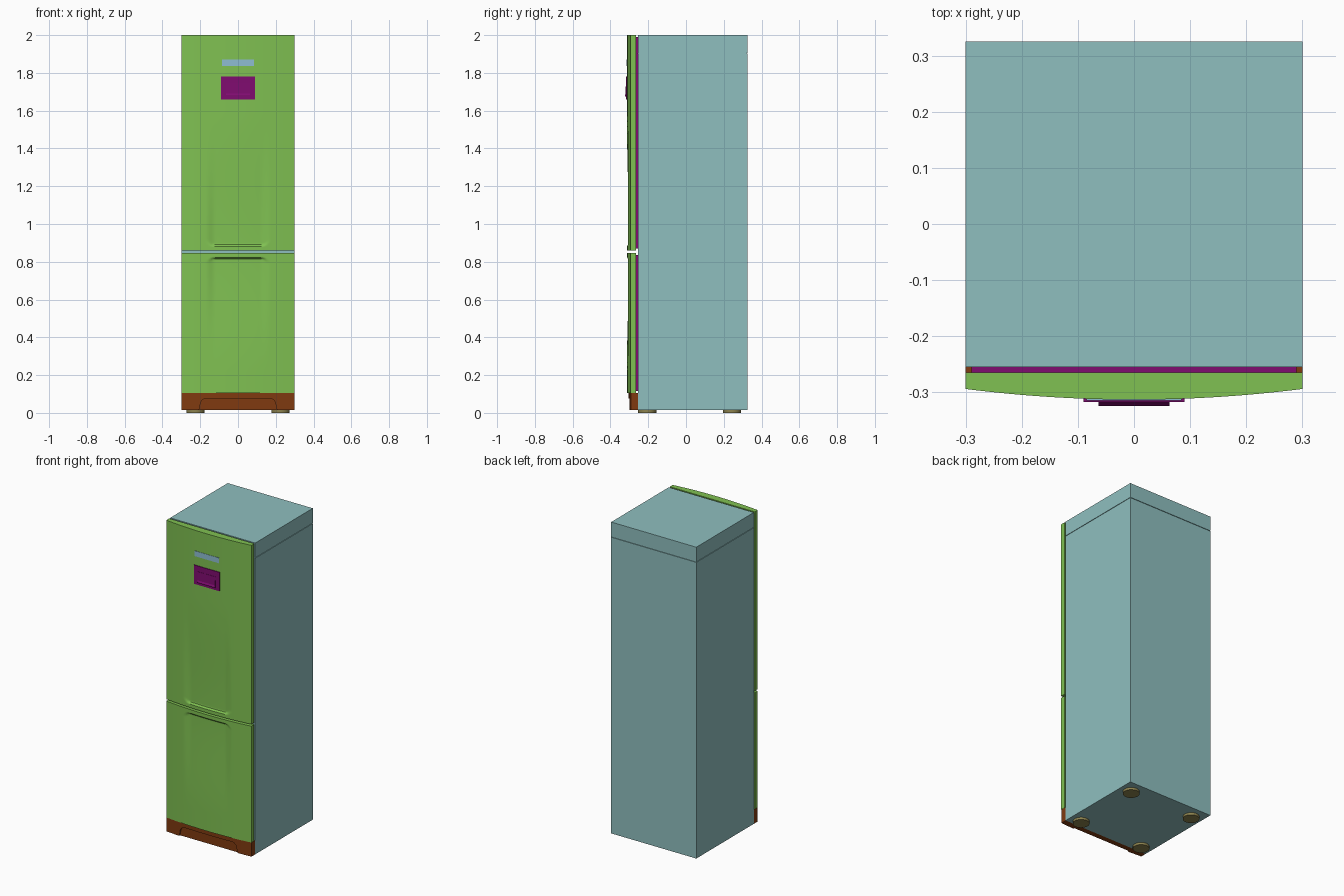
import bpy, bmesh, math

cube = bpy.data.objects.get("Cube")
if cube:
    bpy.data.objects.remove(cube, do_unlink=True)


def material(name, rgb):
    """Flat material from an sRGB triple, stored as linear values."""
    lin = [(c / 255 / 12.92) if c < 11 else ((c / 255 + 0.055) / 1.055) ** 2.4 for c in rgb]
    mat = bpy.data.materials.new(name)
    mat.use_nodes = True
    mat.diffuse_color = (*lin, 1)
    mat.node_tree.nodes["Principled BSDF"].inputs["Base Color"].default_value = (*lin, 1)
    return mat


TEAL = material("cabinet teal", (143, 191, 191))
GREEN = material("door green", (128, 193, 82))
PURPLE = material("trim purple", (128, 12, 112))
BROWN = material("plinth brown", (128, 58, 16))
BLUE = material("badge blue", (143, 190, 212))
OLIVE = material("foot olive", (140, 130, 78))


def finish(name, bm, mat, smooth=False):
    bmesh.ops.recalc_face_normals(bm, faces=bm.faces[:])
    mesh = bpy.data.meshes.new(name)
    bm.to_mesh(mesh)
    bm.free()
    mesh.materials.append(mat)
    obj = bpy.data.objects.new(name, mesh)
    bpy.context.collection.objects.link(obj)
    bpy.ops.object.select_all(action="DESELECT")
    obj.select_set(True)
    bpy.context.view_layer.objects.active = obj
    if smooth:
        bpy.ops.object.shade_smooth_by_angle(angle=math.radians(30))
    return obj


def box(name, x, y, z, mat):
    """Box from (min, max) ranges."""
    bm = bmesh.new()
    bmesh.ops.create_cube(bm, size=1)
    for v in bm.verts:
        v.co = [lo + (c + 0.5) * (hi - lo) for c, (lo, hi) in zip(v.co, (x, y, z))]
    return finish(name, bm, mat)


def prism(name, profile, axis, lo, hi, mat):
    """Extrude a 2D profile along x or y."""
    bm = bmesh.new()
    put = (lambda p, d: (d, p[0], p[1])) if axis == "x" else (lambda p, d: (p[0], d, p[1]))
    face = bm.faces.new([bm.verts.new(put(p, lo)) for p in profile])
    ext = bmesh.ops.extrude_face_region(bm, geom=[face])["geom"]
    shift = (hi - lo, 0, 0) if axis == "x" else (0, hi - lo, 0)
    bmesh.ops.translate(bm, vec=shift, verts=[g for g in ext if isinstance(g, bmesh.types.BMVert)])
    return finish(name, bm, mat)


def curved_panel(name, xs, zs, front, back, mat):
    """Solid panel whose front surface is y = front(x, z)."""
    bm = bmesh.new()
    rows = [[bm.verts.new((x, front(x, z), z)) for x in xs] for z in zs]
    for a, b in zip(rows, rows[1:]):
        for i in range(len(xs) - 1):
            bm.faces.new((a[i], a[i + 1], b[i + 1], b[i]))
    rim = [e for e in bm.edges if e.is_boundary]
    ext = bmesh.ops.extrude_edge_only(bm, edges=rim)["geom"]
    for g in ext:
        if isinstance(g, bmesh.types.BMVert):
            g.co.y = back
    bmesh.ops.holes_fill(bm, edges=[e for e in bm.edges if e.is_boundary], sides=0)
    return finish(name, bm, mat, smooth=True)


def smooth_step(a, b, t):
    t = min(max((t - a) / (b - a), 0), 1)
    return t * t * (3 - 2 * t)


def bow(x, edge, middle):
    return middle + (edge - middle) * (x / 0.3) ** 2


def door(name, handle_z, far_z):
    """Bowed door with a grip hollow that is deepest by the handle end."""
    sign = 1 if far_z > handle_z else -1
    length = abs(far_z - handle_z)

    def front(x, z):
        d = abs(z - handle_z)
        # the hollow starts sharply, rounds its corners and fades away
        corner = 0.028 + 0.025 * smooth_step(0.13, 0.17, abs(x))
        end = smooth_step(corner - 0.006, corner + 0.006, d)
        side = 1 - smooth_step(0.12, 0.17, abs(x))
        fade = 1 - smooth_step(0.04, 0.72 if sign > 0 else 0.62, d)
        return bow(x, -0.294, -0.313) + 0.011 * end * side * fade

    xs = [-0.3 + 0.6 * i / 64 for i in range(65)]
    zs = [handle_z + sign * length * (i / 72) ** 2 for i in range(73)]
    curved_panel(name, xs, zs, front, -0.265, GREEN)
    lo, hi = sorted((handle_z, far_z))
    box(name + "_gasket", (-0.29, 0.29), (-0.266, -0.254), (lo + 0.01, hi - 0.01), PURPLE)


# Cabinet with a fine seam below its top
box("cabinet", (-0.3, 0.3), (-0.255, 0.325), (0.015, 1.903), TEAL)
box("cabinet_top", (-0.3, 0.3), (-0.255, 0.325), (1.906, 2.0), TEAL)
box("cabinet_core", (-0.296, 0.296), (-0.251, 0.321), (1.8, 1.95), TEAL)

# Doors
door("upper_door", 0.859, 2.0)
door("lower_door", 0.847, 0.105)

# Plinth with an arched recess
plinth = curved_panel("plinth", [-0.3 + 0.6 * i / 32 for i in range(33)], [0.015, 0.104],
                      lambda x, z: bow(x, -0.292, -0.304), -0.255, BROWN)
arch = []
for cx, start in ((0.165, 0), (-0.165, 90)):
    for i in range(7):
        a = math.radians(start + 15 * i)
        arch.append((cx + 0.035 * math.cos(a), 0.042 + 0.035 * math.sin(a)))
arch += [(-0.21, 0.0), (0.21, 0.0)]
cutter = prism("arch_cutter", arch, "y", -0.4, -0.290, BROWN)
cutter.hide_render = True
cut = plinth.modifiers.new("arch", "BOOLEAN")
cut.operation, cut.solver, cut.object = "DIFFERENCE", "EXACT", cutter
bpy.context.view_layer.objects.active = plinth
bpy.ops.object.modifier_apply(modifier=cut.name)
bpy.data.objects.remove(cutter, do_unlink=True)

# Badge plate and dispenser on the upper door
box("badge_plate", (-0.085, 0.085), (-0.3145, -0.306), (1.836, 1.87), BLUE)
box("dispenser_panel", (-0.09, 0.09), (-0.317, -0.305), (1.66, 1.78), PURPLE)
prism("dispenser_flap", [(-0.316, 1.745), (-0.3185, 1.745), (-0.320, 1.69), (-0.324, 1.682),
                         (-0.324, 1.676), (-0.316, 1.674)], "x", -0.063, 0.063, PURPLE)

# Feet
for side, x in (("left", 0.225), ("right", -0.225)):
    for end, y in (("front", -0.205), ("back", 0.243)):
        bm = bmesh.new()
        bmesh.ops.create_cone(bm, cap_ends=True, segments=32, radius1=0.048, radius2=0.048, depth=0.016)
        bmesh.ops.translate(bm, vec=(x, y, 0.008), verts=bm.verts[:])
        finish(f"{end}_{side}_foot", bm, OLIVE, smooth=True)
